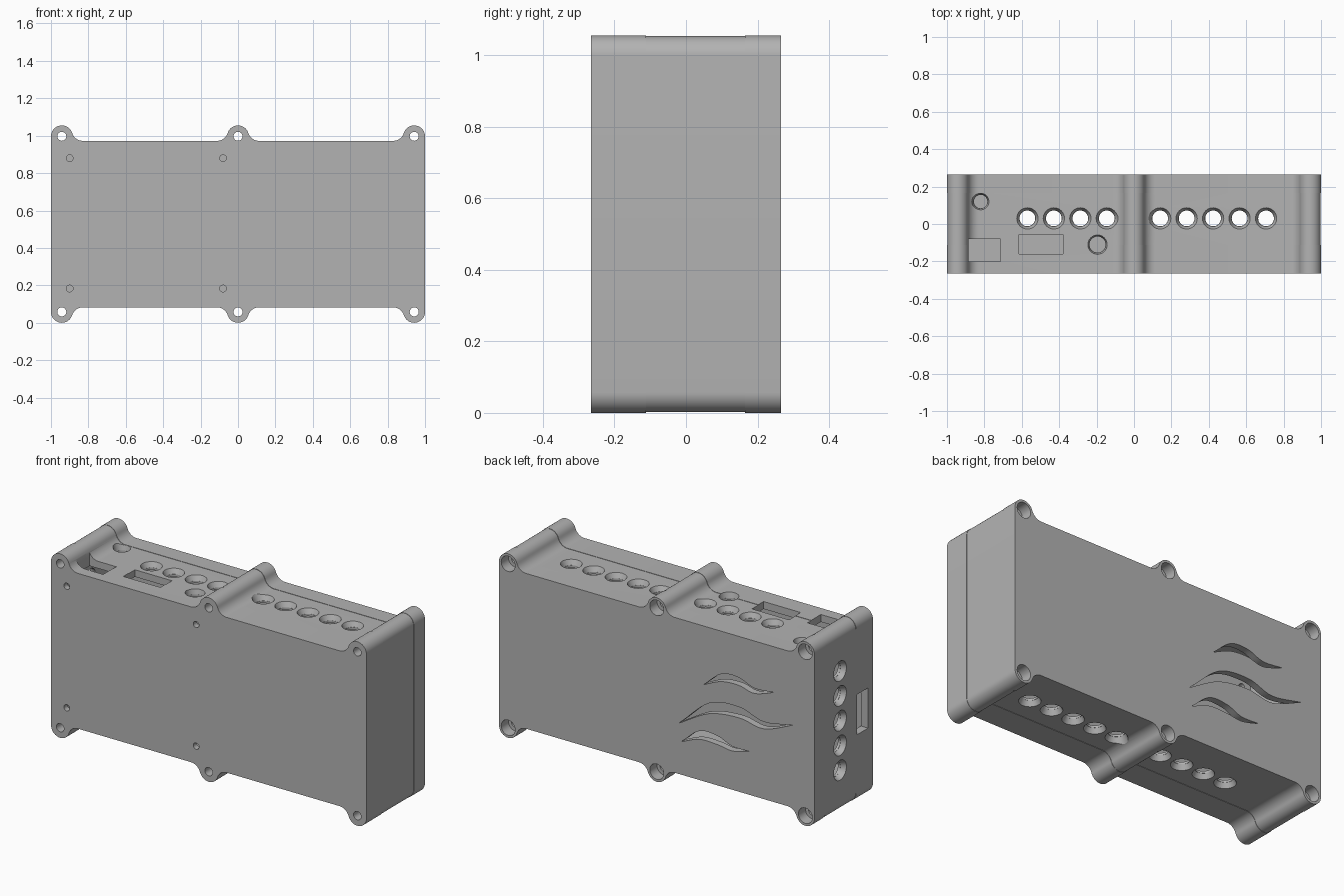
import bpy, bmesh, math
from mathutils import Matrix, Vector

if "Cube" in bpy.data.objects:
    bpy.data.objects.remove(bpy.data.objects["Cube"])

HEIGHT, DEPTH = 1.055, 0.265          # overall height and half depth
TOP, BOTTOM = 0.9725, 0.0825          # flat top and underside of the case
LUG_X, LUG_R, FILLET = 0.942, 0.058, 0.06
LUG_Z = HEIGHT - LUG_R

grey = bpy.data.materials.new("case_grey")
grey.use_nodes = True
grey.diffuse_color = (0.45, 0.45, 0.45, 1)
grey.node_tree.nodes["Principled BSDF"].inputs["Base Color"].default_value = grey.diffuse_color


def add_object(name, bm):
    bmesh.ops.recalc_face_normals(bm, faces=bm.faces)
    mesh = bpy.data.meshes.new(name)
    bm.to_mesh(mesh)
    bm.free()
    mesh.materials.append(grey)
    obj = bpy.data.objects.new(name, mesh)
    bpy.context.collection.objects.link(obj)
    return obj


def prism(name, outline, y0, y1):
    """Extrude an (x, z) outline along y."""
    bm = bmesh.new()
    face = bm.faces.new([bm.verts.new((x, y0, z)) for x, z in outline])
    new = bmesh.ops.extrude_face_region(bm, geom=[face])["geom"]
    verts = [v for v in new if isinstance(v, bmesh.types.BMVert)]
    bmesh.ops.translate(bm, verts=verts, vec=(0, y1 - y0, 0))
    return add_object(name, bm)


def box(name, low, high):
    low, high = Vector(low), Vector(high)
    bm = bmesh.new()
    bmesh.ops.create_cube(bm, size=1, matrix=Matrix.Translation((low + high) / 2)
                          @ Matrix.Diagonal((*(high - low), 1)))
    return add_object(name, bm)


def cone(name, start, end, r1, r2):
    """Round cutter from start (radius r1) to end (radius r2)."""
    start, end = Vector(start), Vector(end)
    axis = end - start
    turn = axis.to_track_quat("Z", "Y").to_matrix().to_4x4()
    bm = bmesh.new()
    bmesh.ops.create_cone(bm, cap_ends=True, segments=32, radius1=r1, radius2=r2,
                          depth=axis.length,
                          matrix=Matrix.Translation((start + end) / 2) @ turn)
    return add_object(name, bm)


def arc(cx, cz, r, a0, a1, steps):
    angles = [math.radians(a0 + (a1 - a0) * i / steps) for i in range(steps + 1)]
    return [(cx + r * math.cos(a), cz + r * math.sin(a)) for a in angles]


def case_outline(inset):
    """Rectangle with three filleted screw lugs along the top and bottom."""
    fillet_z = TOP + FILLET
    reach = LUG_R + FILLET
    tilt = math.asin((fillet_z - LUG_Z) / reach)
    dx = reach * math.cos(tilt)
    t = math.degrees(tilt)
    half = []
    for cx in (LUG_X, 0, -LUG_X):
        if cx < LUG_X:
            half += arc(cx + dx, fillet_z, FILLET + inset, -90, t - 180, 8)
        start = 0 if cx > 0 else t
        end = 180 if cx < 0 else 180 - t
        half += arc(cx, LUG_Z, LUG_R - inset, start, end, 20)[(cx < LUG_X):]
        if cx > -LUG_X:
            half += arc(cx - dx, fillet_z, FILLET + inset, -t, -90, 8)[1:]
    return half + [(-x, HEIGHT - z) for x, z in half]


def wave_outline(stations, steps=6):
    """Smooth slot through (x, z, half width) stations."""
    pts = [Vector(s) for s in stations]
    pts = [2 * pts[0] - pts[1]] + pts + [2 * pts[-1] - pts[-2]]
    path = []
    for a, b, c, d in zip(pts, pts[1:], pts[2:], pts[3:]):
        for i in range(steps):
            t = i / steps
            path.append(0.5 * (2 * b + (c - a) * t + (2 * a - 5 * b + 4 * c - d) * t ** 2
                               + (3 * b - a - 3 * c + d) * t ** 3))
    upper = [(p.x, p.y + max(p.z, 0.001)) for p in path]
    lower = [(p.x, p.y - max(p.z, 0.001)) for p in path]
    return upper + [tuple(pts[-2].xy)] + lower[::-1]


cutters = []


def port(point, inward, r=0.043, flare=0.015):
    """Round opening with a flared mouth."""
    point, inward = Vector(point), Vector(inward)
    mouth, throat = point - inward * 0.01, point + inward * 0.03
    cutters.append(cone("port_mouth_cutter", mouth, throat, r + flare * 4 / 3, r))
    cutters.append(cone("port_cutter", mouth, point + inward * 0.07, r - 0.001, r - 0.001))


# Case sections: front shell, slightly inset middle shell, back lid
parts = [prism("front_shell", case_outline(0), -DEPTH, -0.112),
         prism("middle_shell", case_outline(0.002), -0.112, 0.165),
         prism("back_lid", case_outline(0), 0.165, DEPTH)]

# Hollow inside
cutters.append(box("cavity_cutter", (-0.955, -0.232, 0.125), (0.955, 0.225, 0.93)))

# Screw holes with counterbores at the back
for x in (-LUG_X, 0, LUG_X):
    for z in (LUG_Z, LUG_R):
        cutters.append(cone("screw_cutter", (x, -0.3, z), (x, 0.3, z), 0.024, 0.024))
        cutters.append(cone("counterbore_cutter", (x, 0.2, z), (x, 0.3, z), 0.044, 0.044))

# Board mounting holes in the front
for x in (-0.9, -0.08):
    for z in (0.88, 0.183):
        cutters.append(cone("mount_cutter", (x, -0.3, z), (x, -0.2, z), 0.018, 0.018))

# Rows of round ports on the top, underside and one end
for first, count in ((-0.57, 4), (0.14, 5)):
    for i in range(count):
        x = first + i * 0.1415
        port((x, 0.03, TOP), (0, 0, -1))
        port((x, 0.03, BOTTOM), (0, 0, 1))
for i in range(-2, 3):
    port((-1, 0.03, HEIGHT / 2 + i * 0.142), (1, 0, 0))
port((-0.82, 0.12, TOP), (0, 0, -1), 0.037, 0.008)
port((-0.195, -0.11, TOP), (0, 0, -1), 0.044, 0.008)

# Rectangular connector openings
cutters.append(box("connector_cutter", (-0.885, -0.2, 0.9), (-0.715, -0.08, 1.1)))
cutters.append(box("display_cutter", (-0.615, -0.16, 0.9), (-0.38, -0.055, 1.1)))
cutters.append(box("side_cutter", (-1.1, -0.22, 0.39), (-0.9, -0.12, 0.62)))

# Wavy vents in the back lid
waves = [
    [(-0.30, 0.638, 0), (-0.41, 0.706, 0.022), (-0.52, 0.714, 0.022),
     (-0.62, 0.687, 0.015), (-0.745, 0.711, 0)],
    [(-0.145, 0.377, 0), (-0.334, 0.51, 0.03), (-0.524, 0.537, 0.031),
     (-0.68, 0.505, 0.02), (-0.87, 0.558, 0)],
    [(-0.158, 0.273, 0), (-0.271, 0.34, 0.024), (-0.385, 0.341, 0.025),
     (-0.48, 0.318, 0.013), (-0.593, 0.332, 0)],
]
for stations in waves:
    cutters.append(prism("vent_cutter", wave_outline(stations), 0.2, 0.3))

# Cut every section, then drop the cutters
for part in parts:
    bpy.ops.object.select_all(action="DESELECT")
    bpy.context.view_layer.objects.active = part
    part.select_set(True)
    ys = [v.co.y for v in part.data.vertices]
    for cutter in cutters:
        cut_ys = [v.co.y for v in cutter.data.vertices]
        if min(cut_ys) > max(ys) or max(cut_ys) < min(ys):
            continue
        mod = part.modifiers.new("cut", "BOOLEAN")
        mod.operation, mod.solver, mod.object = "DIFFERENCE", "EXACT", cutter
        bpy.ops.object.modifier_apply(modifier=mod.name)
    bpy.ops.object.shade_smooth_by_angle(angle=math.radians(30))
for cutter in cutters:
    bpy.data.objects.remove(cutter)
